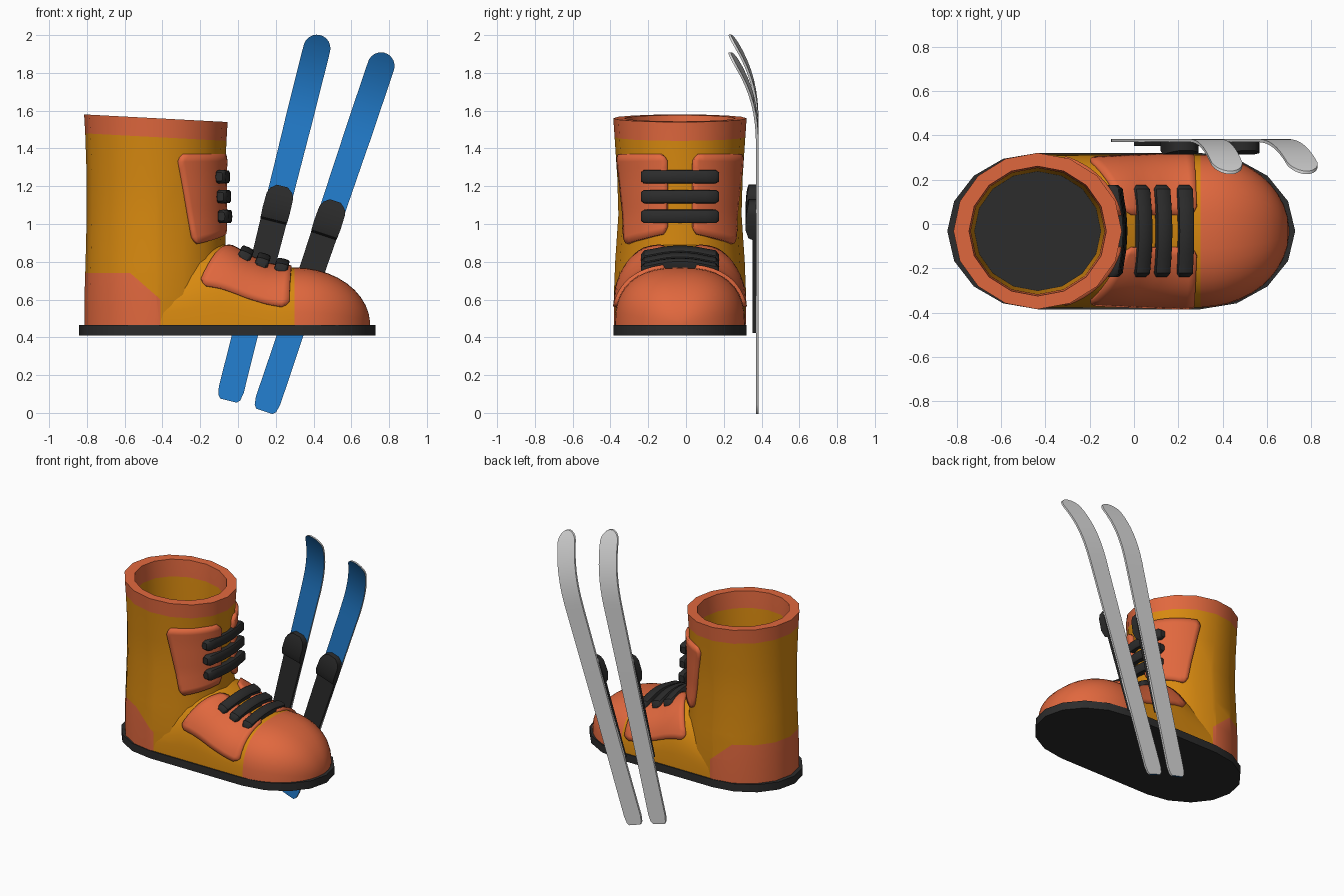
import bpy, bmesh, math
from mathutils import Vector

cube = bpy.data.objects.get("Cube")
if cube:
    bpy.data.objects.remove(cube, do_unlink=True)


def material(name, color):
    m = bpy.data.materials.new(name)
    m.use_nodes = True
    m.diffuse_color = (*color, 1)
    m.node_tree.nodes["Principled BSDF"].inputs["Base Color"].default_value = (*color, 1)
    return m


RED = material("rust red leather", (0.75, 0.138, 0.048))
MUSTARD = material("mustard canvas", (0.68, 0.25, 0.005))
DARK = material("dark rubber", (0.025, 0.025, 0.025))
BLUE = material("blue ski top", (0.017, 0.215, 0.64))
GREY = material("light grey ski base", (0.68, 0.68, 0.68))

CX, CY = -0.435, -0.032      # shaft axis
BASE = 0.465                 # top of the sole


def finish(name, bm, mats, angle=40):
    mesh = bpy.data.meshes.new(name)
    bm.normal_update()
    bm.to_mesh(mesh)
    bm.free()
    for m in mats:
        mesh.materials.append(m)
    for p in mesh.polygons:
        p.use_smooth = True
    mesh.set_sharp_from_angle(angle=math.radians(angle))
    obj = bpy.data.objects.new(name, mesh)
    bpy.context.collection.objects.link(obj)
    return obj


def loft(rings, rule=lambda i, j: 0, end_mat=0):
    """Skin closed rings of points and cap both ends."""
    bm = bmesh.new()
    rows = [[bm.verts.new(p) for p in ring] for ring in rings]
    n = len(rows[0])
    for i in range(len(rows) - 1):
        for j in range(n):
            k = (j + 1) % n
            f = bm.faces.new((rows[i][j], rows[i][k], rows[i + 1][k], rows[i + 1][j]))
            f.material_index = rule(i, j)
    bm.faces.new(rows[0])
    bm.faces.new(rows[-1]).material_index = end_mat
    bmesh.ops.recalc_face_normals(bm, faces=bm.faces)
    return bm


def interp(table, x):
    """Piecewise linear lookup of a row of values."""
    for a, b in zip(table, table[1:]):
        if x <= b[0]:
            t = max(0, (x - a[0]) / (b[0] - a[0]))
            return [u + (v - u) * t for u, v in zip(a[1:], b[1:])]
    return table[-1][1:]


def power(v, e):
    return math.copysign(abs(v) ** e, v)


# Shaft: outer wall, rolled rim, inner wall and insole
OUTER = [(0.44, 0.378, 0.348), (0.62, 0.378, 0.35), (0.8, 0.372, 0.343),
         (1.05, 0.366, 0.326), (1.25, 0.366, 0.332), (1.46, 0.374, 0.346), (1.56, 0.38, 0.353)]
INNER = [(1.56, 0.31, 0.293), (1.44, 0.302, 0.285), (0.94, 0.286, 0.27)]


def shaft_point(a, z, rx, ry):
    x = rx * math.cos(a)
    tilt = 0.053 * x if z > 1.4 else 0
    return Vector((CX + x, CY + ry * math.sin(a), z - tilt))


SIDES = 16
rings = [[shaft_point(math.tau * j / SIDES, *row) for j in range(SIDES)] for row in OUTER + INNER]
rim = len(OUTER) - 2
bm = loft(rings, lambda i, j: 1 if rim <= i <= rim + 2 else 0, 2)
# Heel patch edges are cut into the wall
for co, no in (((0, 0, 0.74), (0, 0, 1)), ((-0.41, 0, 0), (1, 0, 0)), ((-0.41, 0, 0.6), (0.14, 0, 0.16))):
    low = [f for f in bm.faces if f.calc_center_median().z < 0.93 and len(f.verts) < 8]
    geom = set(low) | {e for f in low for e in f.edges} | {v for f in low for v in f.verts}
    bmesh.ops.bisect_plane(bm, geom=list(geom), plane_co=co, plane_no=no)
for f in bm.faces:
    c = f.calc_center_median()
    if c.z < 0.74 and c.x < -0.41 and 0.14 * (c.x + 0.41) + 0.16 * (c.z - 0.6) < 0:
        f.material_index = 1
finish("boot_shaft", bm, [MUSTARD, RED, DARK])

# Foot with rounded toe cap
TOE = 0.3
RIDGE = [(-0.41, 0.74), (-0.2, 0.9), (-0.1, 0.9), (-0.03, 0.875), (0.05, 0.825),
         (0.15, 0.782), (0.22, 0.768), (TOE, 0.77)]


def foot_point(x, t):
    f = max(0, (x - TOE) / 0.4)
    s = math.sqrt(max(0, 1 - f * f))
    height = (interp(RIDGE, x)[0] - BASE) * s
    return Vector((x, CY + 0.345 * s * power(math.cos(t), 0.8),
                   BASE + height * power(max(0, math.sin(t)), 0.8)))


xs = [row[0] for row in RIDGE]
body = len(xs) - 1
xs += [TOE + 0.4 * math.sin(math.pi / 2 * k / 10.3) for k in range(1, 11)]
finish("foot", loft([[foot_point(x, math.pi * j / 20) for j in range(21)] for x in xs],
                    lambda i, j: int(i >= body), 1), [MUSTARD, RED])

# Sole
outline = []
for k in range(18):
    a = math.pi / 2 + math.pi * (k % 9) / 8 + (math.pi if k > 8 else 0)
    mid, r = (CX, 0.408) if k < 9 else (TOE, 0.428)
    outline.append((mid + r * math.cos(a), CY + 0.353 * math.sin(a)))
finish("sole", loft([[(x, y, z) for x, y in outline] for z in (0.41, BASE)]), [DARK])


# Raised leather panels, laid over the shaft and the foot
def panel(name, corners, surface, side, n=12):
    bm = bmesh.new()
    grid = []
    for i in range(n + 1):
        row = []
        for j in range(n + 1):
            s, t = i / n, j / n
            if i in (0, n) and j in (0, n):      # clipped corners
                s, t = 0.5 + (s - 0.5) * 0.93, 0.5 + (t - 0.5) * 0.93
            a, b, c, d = (Vector(p) for p in corners)
            q = a.lerp(b, s).lerp(d.lerp(c, s), t)
            p = surface(q.x, q.y)
            p.y = CY + side * (p.y - CY)
            row.append(bm.verts.new(p))
        grid.append(row)
    for i in range(n):
        for j in range(n):
            bm.faces.new((grid[i][j], grid[i + 1][j], grid[i + 1][j + 1], grid[i][j + 1]))
    bmesh.ops.recalc_face_normals(bm, faces=bm.faces)
    obj = finish(name, bm, [RED])
    mod = obj.modifiers.new("thickness", "SOLIDIFY")
    mod.thickness, mod.offset = 0.036, 0


for label, side in (("left", 1), ("right", -1)):
    panel("shaft_panel_" + label, [(0.2, 1.37), (1.27, 1.37), (1.01, 0.89), (0.2, 0.95)],
          lambda a, z: shaft_point(a, min(z, 1.39), *interp(OUTER, z)), side)
    panel("foot_panel_" + label, [(0.285, 1.43), (0.27, 0.22), (-0.21, 0.42), (-0.04, 1.43)],
          foot_point, side)


# Laces
def lace(name, x, z, lean, drop):
    out = Vector((math.sin(lean), 0, math.cos(lean)))
    along = Vector((math.cos(lean), 0, -math.sin(lean)))
    rings = []
    for k in range(13):
        s = k / 6 - 1
        size = 0.65 if k in (0, 12) else 1
        mid = Vector((x, CY + 0.207 * (s if size < 1 else s * 1.1 if abs(s) > 0.8 else s), z)) - out * drop * s * s
        rings.append([mid + size * (out * 0.028 * power(math.cos(a), 0.5) + along * 0.036 * power(math.sin(a), 0.5))
                      for a in (math.tau * j / 12 for j in range(12))])
    finish(name, loft(rings), [DARK])


for k, z in enumerate((1.25, 1.145, 1.04)):
    lace(f"shaft_lace_{k + 1}", -0.07 + 0.006 * k, z, math.pi / 2, 0.03)
for k, (x, z) in enumerate(((0.045, 0.852), (0.135, 0.818), (0.235, 0.79))):
    lace(f"foot_lace_{k + 1}", x, z, 0.42 - 0.1 * k, 0.04)


# Skis with curled tips and bindings
def ski(name, bottom, top):
    start, end = Vector((bottom[0], 0, bottom[1])), Vector((top[0], 0, top[1]))
    axis = end - start
    across = Vector((axis.z, 0, -axis.x)).normalized()

    def section(s, half, front, back):
        mid = start + axis * s
        return [mid + across * w + Vector((0, y, 0))
                for w, y in ((-half, front), (half, front), (half, back), (-half, back))]

    stations = [(0, 0.045), (0.008, 0.06), (0.03, 0.068), (0.4, 0.066), (0.74, 0.071)]
    stations += [(0.74 + 0.026 * k, 0.072) for k in range(1, 9)]
    stations += [(1 - 0.036 * (1 - math.sin(a)), 0.072 * math.cos(a))
                 for a in (0.15, 0.45, 0.75, 1.05, 1.3, 1.48)]
    rings = []
    for s, half in stations:
        curl = 0.145 * max(0, (s - 0.75) / 0.25) ** 2.4
        rings.append(section(s, half, 0.37 - curl, 0.384 - curl))
    finish(name, loft(rings, lambda i, j: 0 if j == 0 else 1, 1), [BLUE, GREY])

    plate = [(0.23, 0.064, 0.352), (0.49, 0.07, 0.352), (0.495, 0.072, 0.33), (0.52, 0.074, 0.314),
             (0.56, 0.072, 0.32), (0.575, 0.06, 0.325), (0.587, 0.03, 0.332)]
    finish(name + "_binding", loft([section(s, h, y, 0.372) for s, h, y in plate]), [DARK])


ski("ski_inner", (-0.05, 0.065), (0.435, 2.0))
ski("ski_outer", (0.14, 0.008), (0.78, 1.905))
